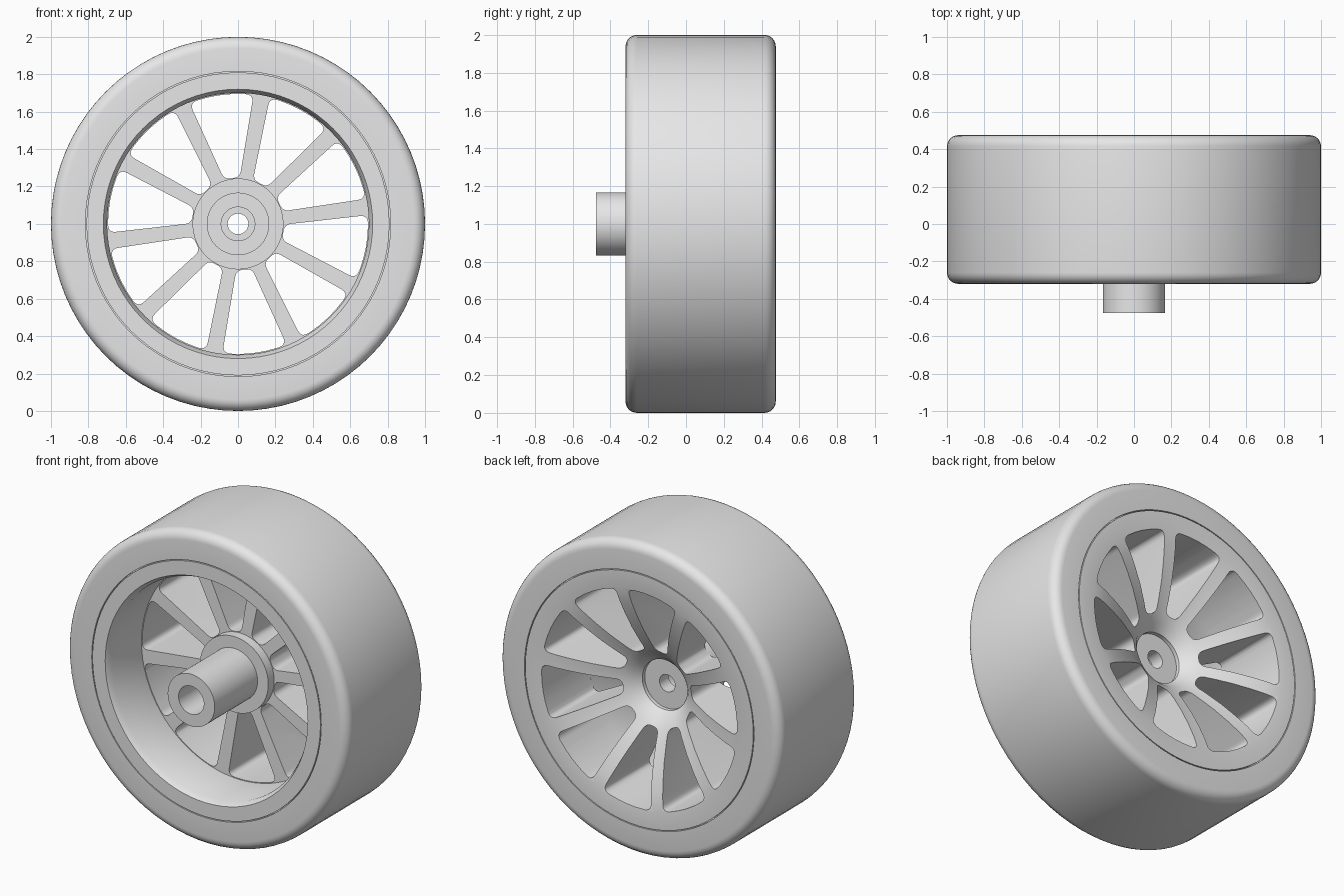
import bpy, bmesh, math
from mathutils import Vector

if "Cube" in bpy.data.objects:
    bpy.data.objects.remove(bpy.data.objects["Cube"])

SEGMENTS = 80
SPOKES = 10
FIRST_SPOKE = math.radians(7.5)

grey = bpy.data.materials.new("plain_grey")
grey.diffuse_color = (0.8, 0.8, 0.8, 1)
grey.use_nodes = True
grey.node_tree.nodes["Principled BSDF"].inputs["Base Color"].default_value = grey.diffuse_color


def make_object(name, bm):
    bmesh.ops.recalc_face_normals(bm, faces=bm.faces)
    mesh = bpy.data.meshes.new(name)
    bm.to_mesh(mesh)
    bm.free()
    mesh.materials.append(grey)
    obj = bpy.data.objects.new(name, mesh)
    bpy.context.collection.objects.link(obj)
    return obj


def activate(obj):
    bpy.ops.object.select_all(action='DESELECT')
    obj.select_set(True)
    bpy.context.view_layer.objects.active = obj


def lathe(name, profile):
    """Spin a closed (radius, y) profile around the wheel axle."""
    bm = bmesh.new()
    rings = []
    for i in range(SEGMENTS):
        a = 2 * math.pi * i / SEGMENTS
        rings.append([bm.verts.new((r * math.cos(a), y, 1 + r * math.sin(a)))
                      for r, y in profile])
    n = len(profile)
    for i in range(SEGMENTS):
        p, q = rings[i], rings[(i + 1) % SEGMENTS]
        for j in range(n):
            k = (j + 1) % n
            bm.faces.new((p[j], p[k], q[k], q[j]))
    return make_object(name, bm)


def polar(r, a):
    return Vector((r * math.cos(a), r * math.sin(a)))


def rounded(before, corner, after, d, steps=5):
    """Replace a sharp corner with a short curve."""
    p = corner + (before - corner).normalized() * d
    q = corner + (after - corner).normalized() * d
    return [p * (1 - t) ** 2 + corner * 2 * t * (1 - t) + q * t * t
            for t in (s / steps for s in range(steps + 1))]


def window_outline(mid):
    """Opening between two neighbouring spokes, with rounded corners."""
    half = math.pi / SPOKES
    r_in, r_out = 0.25, 0.695
    a_in = half - math.asin(0.036 / r_in)
    a_out = half - math.asin(0.044 / r_out)
    in0, in1 = polar(r_in, mid - a_in), polar(r_in, mid + a_in)
    out0, out1 = polar(r_out, mid - a_out), polar(r_out, mid + a_out)
    arc = [polar(r_out, mid + a_out * t) for t in (-0.7, -0.35, 0, 0.35, 0.7)]
    return (rounded(in1, in0, out0, 0.033) + rounded(in0, out0, arc[0], 0.042)
            + arc + rounded(arc[-1], out1, in1, 0.042)
            + rounded(out1, in1, in0, 0.033))


# Tyre: rounded shoulders, shallow seam groove where it meets the rim
def shoulder(y, sign):
    return [(0.94 + 0.06 * math.sin(a), y - sign * 0.06 * (1 - math.cos(a)))
            for a in (math.radians(15 * i) for i in range(7))]


tyre = lathe("tyre", [(0.806, -0.30), (0.816, -0.30), (0.816, -0.32)]
             + shoulder(-0.32, -1) + shoulder(0.475, 1)[::-1]
             + [(0.816, 0.475), (0.816, 0.455), (0.806, 0.455)])

# Wheel: axle tube, flange, spoke disc, barrel, rim and dished back
wheel = lathe("spoked_wheel", [
    (0.09, -0.475), (0.167, -0.475), (0.167, -0.04), (0.243, -0.04),
    (0.243, 0.02), (0.70, 0.02), (0.70, -0.28), (0.72, -0.32),
    (0.81, -0.32), (0.81, 0.475), (0.70, 0.475), (0.61, 0.455),
    (0.52, 0.425), (0.42, 0.385), (0.32, 0.335), (0.25, 0.295),
    (0.20, 0.26), (0.16, 0.215), (0.16, 0.19), (0.055, 0.19),
    (0.055, 0.10), (0.09, 0.10)])

# Cutter with all the openings between the spokes
bm = bmesh.new()
for i in range(SPOKES):
    mid = FIRST_SPOKE + (i + 0.5) * 2 * math.pi / SPOKES
    pts = window_outline(mid)
    front = [bm.verts.new((p.x, -0.02, 1 + p.y)) for p in pts]
    back = [bm.verts.new((p.x, 0.60, 1 + p.y)) for p in pts]
    bm.faces.new(front)
    bm.faces.new(back[::-1])
    for j in range(len(pts)):
        k = (j + 1) % len(pts)
        bm.faces.new((front[j], back[j], back[k], front[k]))
cutter = make_object("window_cutter", bm)
cutter.hide_render = True

activate(wheel)
cut = wheel.modifiers.new("windows", 'BOOLEAN')
cut.operation = 'DIFFERENCE'
cut.solver = 'EXACT'
cut.object = cutter
bpy.ops.object.modifier_apply(modifier=cut.name)
bpy.data.objects.remove(cutter)

for obj in (tyre, wheel):
    activate(obj)
    bpy.ops.object.shade_smooth_by_angle(angle=math.radians(30))
